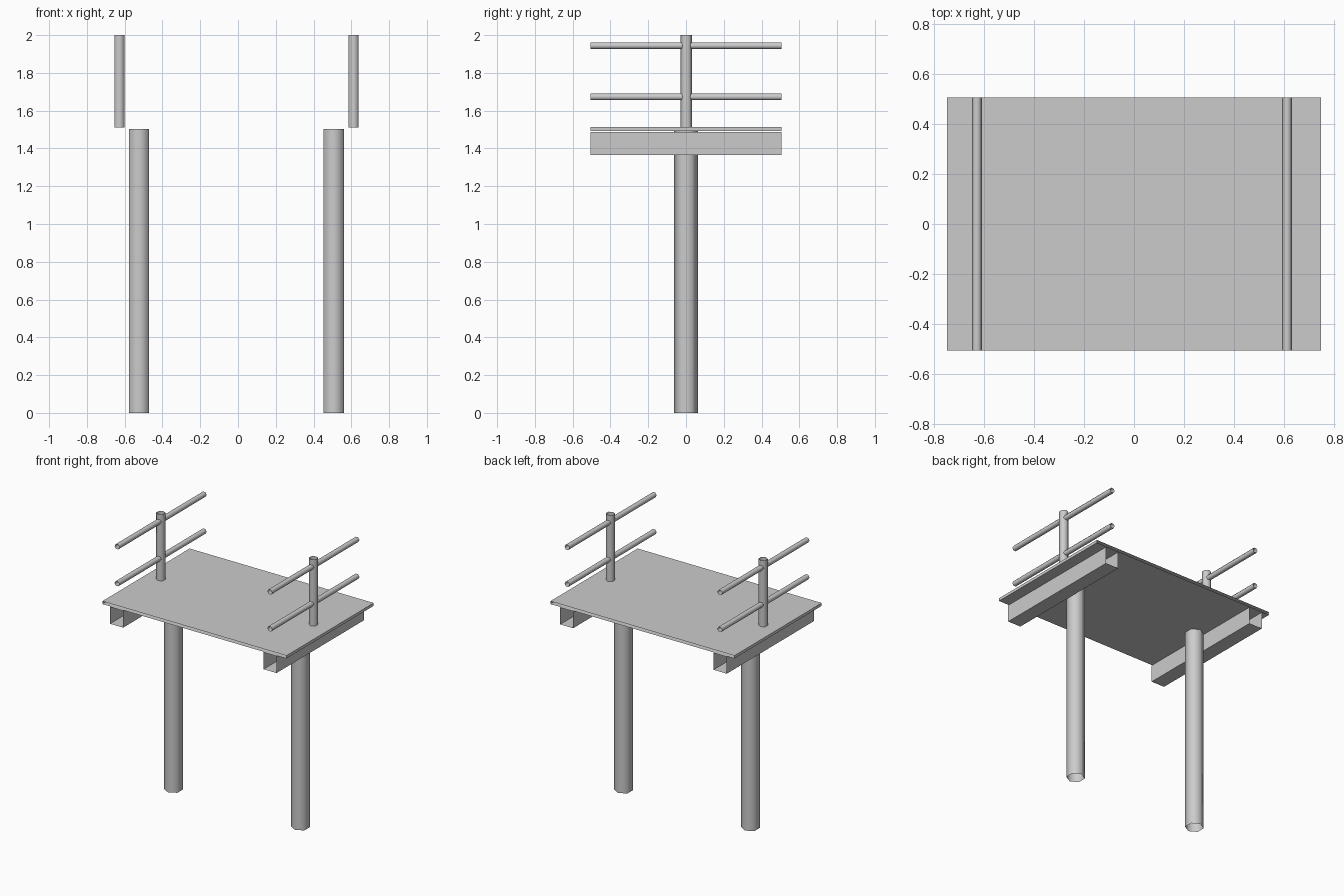
import bpy, bmesh, math
from mathutils import Vector

if "Cube" in bpy.data.objects:
    bpy.data.objects.remove(bpy.data.objects["Cube"])


def tube(name, profile, start, sweep, smooth=False):
    """Open-ended tube: sweep a closed profile (3D offsets) from start along a vector."""
    bm = bmesh.new()
    a = [bm.verts.new(Vector(start) + Vector(p)) for p in profile]
    b = [bm.verts.new(v.co + Vector(sweep)) for v in a]
    n = len(a)
    for i in range(n):
        j = (i + 1) % n
        bm.faces.new((a[i], a[j], b[j], b[i])).smooth = smooth
    # Turn the walls outward
    mid = sum((v.co for v in bm.verts), Vector()) / (2 * n)
    bm.normal_update()
    for f in bm.faces:
        if f.normal.dot(f.calc_center_median() - mid) < 0:
            f.normal_flip()
    mesh = bpy.data.meshes.new(name)
    bm.to_mesh(mesh)
    bm.free()
    obj = bpy.data.objects.new(name, mesh)
    bpy.context.collection.objects.link(obj)
    return obj


def hexagon(r, upright):
    """Six points; in the xy plane (corners on y) or the xz plane (corners on x)."""
    pts = [(r * math.cos(k * math.pi / 3), r * math.sin(k * math.pi / 3)) for k in range(6)]
    return [(s, c, 0) if upright else (c, 0, s) for c, s in pts]


def box_tube(name, x0, x1, z0, z1):
    """Rectangular section running the full depth, open at front and back."""
    profile = [(x0, 0, z0), (x1, 0, z0), (x1, 0, z1), (x0, 0, z1)]
    return tube(name, profile, (0, -HALF_DEPTH, 0), (0, 2 * HALF_DEPTH, 0))


HALF_DEPTH = 0.506

# Deck plate
box_tube("deck", -0.747, 0.747, 1.492, 1.513)

# Each side: leg, beam just outside it, railing post and two rails
for side, leg_x, beam_x, rail_x in (("left", -0.524, (-0.685, -0.578), -0.628),
                                    ("right", 0.507, (0.562, 0.667), 0.612)):
    tube(side + "_leg", hexagon(0.0625, True), (leg_x, 0, 0), (0, 0, 1.502), True)
    box_tube(side + "_beam", *beam_x, 1.364, 1.488)
    tube(side + "_railing_post", hexagon(0.031, True), (rail_x, 0.002, 1.511), (0, 0, 0.489), True)
    for level, z in (("lower", 1.673), ("upper", 1.944)):
        tube(f"{side}_{level}_rail", hexagon(0.0195, False), (rail_x, -HALF_DEPTH, z),
             (0, 2 * HALF_DEPTH, 0), True)
